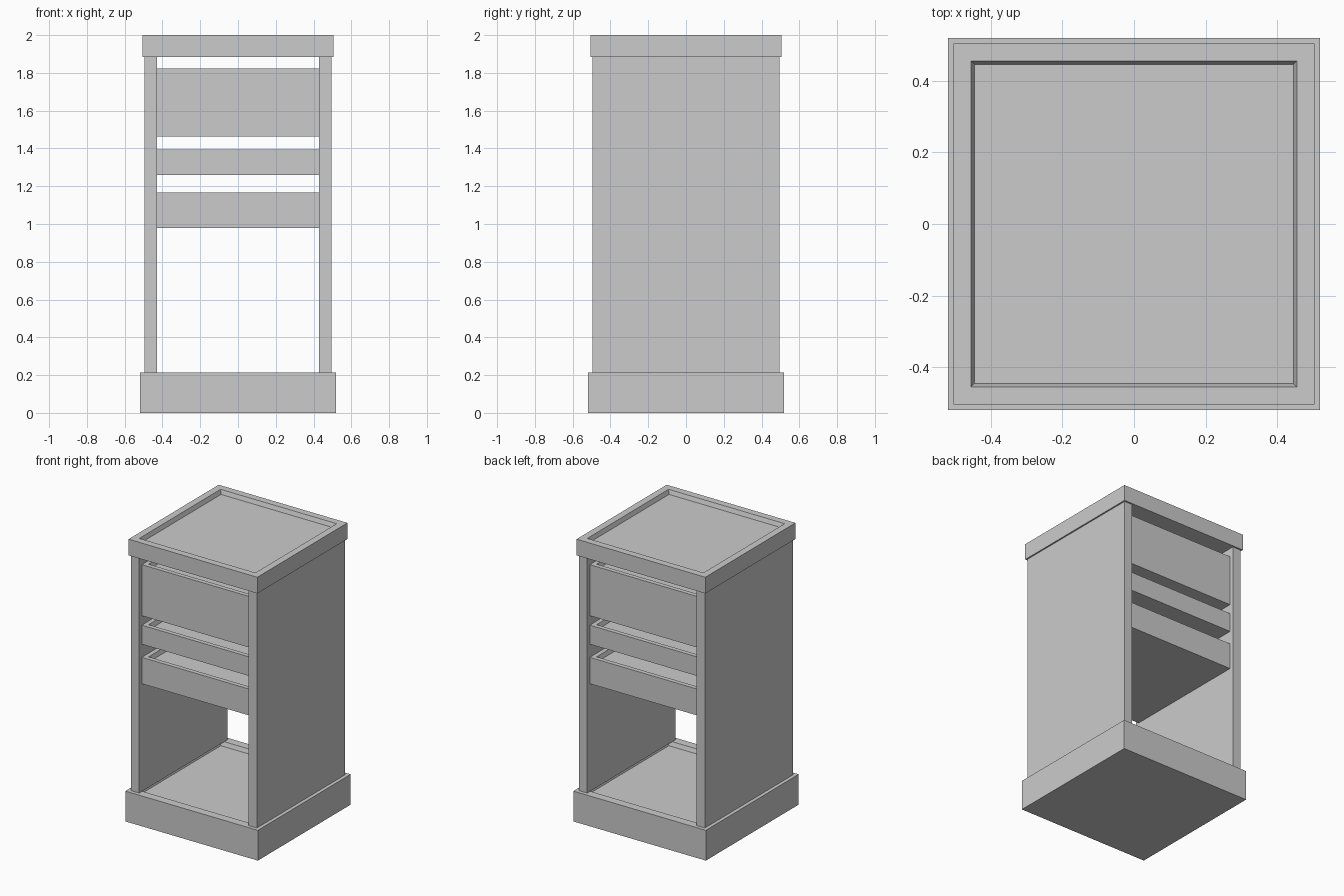
import bpy, bmesh
from mathutils import Vector

if "Cube" in bpy.data.objects:
    bpy.data.objects.remove(bpy.data.objects["Cube"])


def box(name, hx, hy, z0, z1, cx=0.0, rim=0.0, depth=0.03, taper=0.014):
    """Box with half sizes hx, hy; a rim > 0 sinks a tapered tray into its top."""
    bm = bmesh.new()
    bmesh.ops.create_cube(bm, size=1)
    for v in bm.verts:
        v.co = Vector((v.co.x * 2 * hx + cx, v.co.y * 2 * hy,
                       z0 + (v.co.z + 0.5) * (z1 - z0)))
    if rim:
        bm.normal_update()
        top = max(bm.faces, key=lambda f: f.calc_center_median().z)
        bmesh.ops.inset_region(bm, faces=[top], thickness=rim)
        bmesh.ops.inset_region(bm, faces=[top], thickness=taper)
        bmesh.ops.translate(bm, verts=top.verts, vec=(0, 0, -depth))
    bmesh.ops.recalc_face_normals(bm, faces=bm.faces)
    mesh = bpy.data.meshes.new(name)
    bm.to_mesh(mesh)
    bm.free()
    obj = bpy.data.objects.new(name, mesh)
    bpy.context.collection.objects.link(obj)
    return obj


# Plinth and top slab, both with a shallow tray
box("base", 0.52, 0.52, 0.0, 0.215, rim=0.085)
box("top", 0.505, 0.505, 1.885, 2.0, rim=0.07)

# Side panels
for side, s in (("left", -1), ("right", 1)):
    box(side + "_panel", 0.0325, 0.494, 0.215, 1.885, cx=s * 0.462)

# Shelf blocks between the panels, open front and back
for name, z0, z1 in (("upper_shelf", 1.462, 1.824),
                     ("middle_shelf", 1.26, 1.395),
                     ("lower_shelf", 0.98, 1.167)):
    box(name, 0.43, 0.465, z0, z1, rim=0.045)
